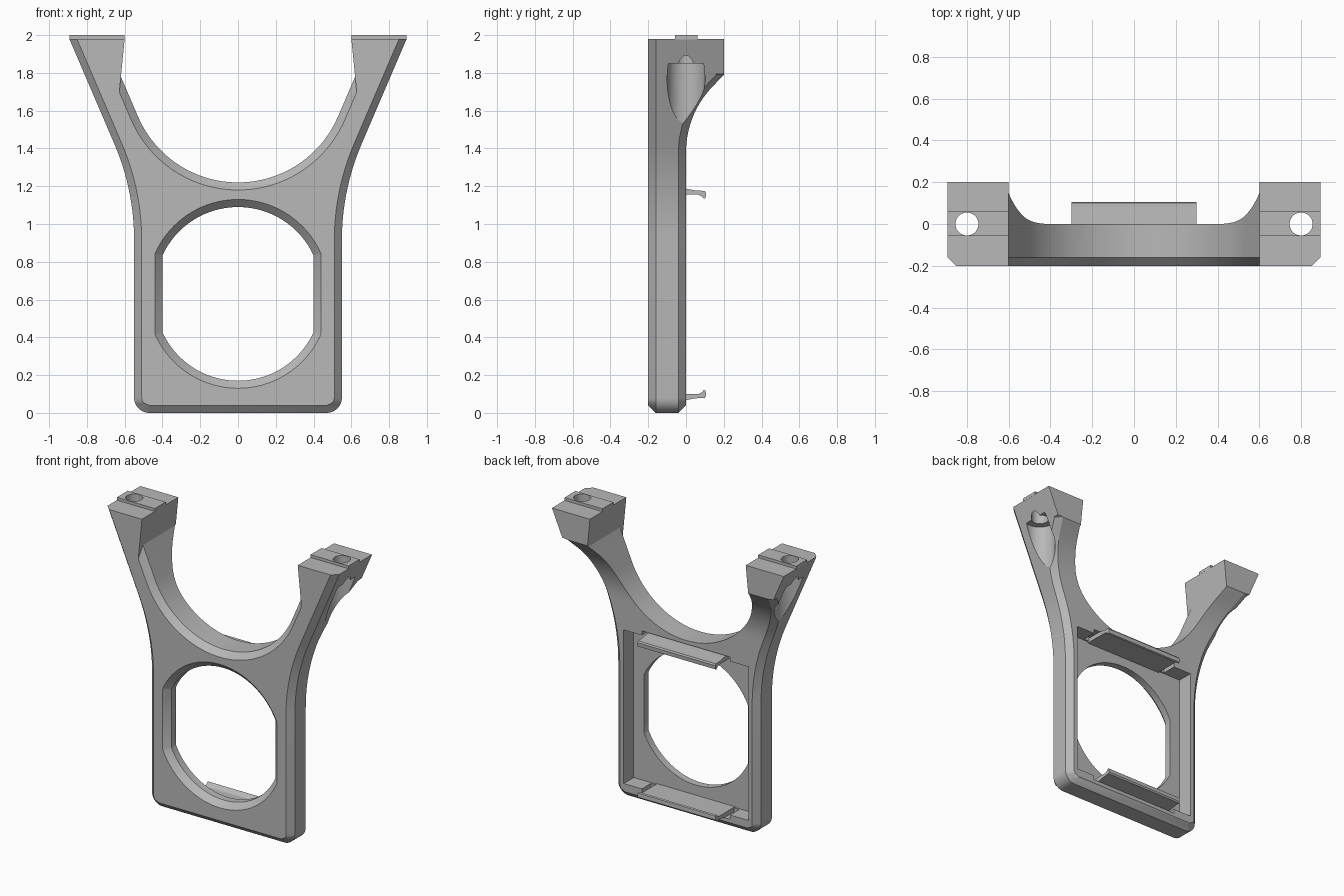
import bpy, bmesh
from math import sin, cos, sqrt, radians

if "Cube" in bpy.data.objects:
    bpy.data.objects.remove(bpy.data.objects["Cube"])

grey = bpy.data.materials.new("mid grey plastic")
grey.use_nodes = True
grey.diffuse_color = (0.48, 0.48, 0.48, 1)
grey.node_tree.nodes["Principled BSDF"].inputs["Base Color"].default_value = (0.48, 0.48, 0.48, 1)

C = 0.04                       # chamfer size
SLOPE = radians(23.2)          # lean of the arms
TOP = 1.98


def loft(name, loops):
    """Skin a list of equal-length point loops and cap both ends."""
    bm = bmesh.new()
    rings = [[bm.verts.new(p) for p in loop] for loop in loops]
    n = len(rings[0])
    for r, s in zip(rings, rings[1:]):
        for i in range(n):
            j = (i + 1) % n
            bm.faces.new((r[i], r[j], s[j], s[i]))
    bm.faces.new(rings[0])
    bm.faces.new(rings[-1])
    bmesh.ops.remove_doubles(bm, verts=bm.verts[:], dist=1e-5)
    bmesh.ops.recalc_face_normals(bm, faces=bm.faces[:])
    mesh = bpy.data.meshes.new(name)
    bm.to_mesh(mesh)
    bm.free()
    mesh.materials.append(grey)
    ob = bpy.data.objects.new(name, mesh)
    bpy.context.collection.objects.link(ob)
    return ob


def box(name, x0, x1, y0, y1, z0, z1):
    return loft(name, [[(x0, y0, z), (x1, y0, z), (x1, y1, z), (x0, y1, z)] for z in (z0, z1)])


def cylinder(name, x, r, z0, z1, n=48):
    ring = [(x + r * cos(radians(360 * i / n)), r * sin(radians(360 * i / n))) for i in range(n)]
    return loft(name, [[(px, py, z) for px, py in ring] for z in (z0, z1)])


def cut(ob, cutters):
    """Subtract the cutters and bake the result."""
    for c in cutters:
        c.hide_render = True
        m = ob.modifiers.new("cut", 'BOOLEAN')
        m.operation = 'DIFFERENCE'
        m.solver = 'EXACT'
        m.object = c
    dg = bpy.context.evaluated_depsgraph_get()
    dg.update()
    mesh = bpy.data.meshes.new_from_object(ob.evaluated_get(dg))
    ob.modifiers.clear()
    ob.data = mesh


# Outer half width and back surface as functions of height
def half_width(z):
    if z < 0.08:
        return 0.47 + sqrt(max(0, 0.08 ** 2 - (0.08 - z) ** 2))
    if z < 0.915:
        return 0.55
    if z < 1.42:
        return 0.55 + 1.29 - sqrt(1.29 ** 2 - (z - 0.915) ** 2)
    return 0.893 - 0.429 * (TOP - z)


def inset_width(z):
    if z < 0.08:
        return 0.47 + sqrt(max(0, C ** 2 - (0.08 - z) ** 2))
    return half_width(z) - C


def back(z):
    if z < 1.38:
        return 0
    if z < 1.734:
        return 0.5 - sqrt(0.25 - (z - 1.38) ** 2)
    return min(0.2, 0.147 + z - 1.734)


def body_row(z):
    w, wi = half_width(z), inset_width(z)
    wb = w if z > 1.792 else wi          # square back corners on the end blocks
    ya = back(z) - C
    d = min(z, C)
    half = [(wi, -0.16 - d), (w, -0.16), (w, ya), (wb, ya + d)]
    return [(x, y, z) for x, y in half] + [(-x, y, z) for x, y in reversed(half)]


# Frame body, lofted from bottom to top
rows = [0.08 * (1 - cos(radians(10 * i))) for i in range(10)]
rows += [0.915 + 0.04 * i for i in range(12)]
rows += [1.38 + 0.0295 * i for i in range(13)] + [1.79, 1.795, TOP]
frame = loft("frame_body", [body_row(z) for z in rows])


# Upper U opening with a front chamfer
def u_loop(y, off):
    r, zc = 0.576 + off, 1.22 + 0.576
    pts = []
    for i in range(25):
        a = (radians(90) - SLOPE) * i / 24
        pts.append((r * sin(a), zc - r * cos(a)))
    z = 1.78 - 2.057 * off
    pts += [(0.6 + 0.1 * (TOP - z), z), (0.6, TOP), (0.6, 2.2)]
    return [(x, y, z) for x, z in pts] + [(-x, y, z) for x, z in reversed(pts[1:])]


u_cutter = loft("u_cutter", [u_loop(-0.25, 0.09), u_loop(-0.16, 0), u_loop(0.3, 0)])


# Flat-sided round window with a front chamfer
def window_loop(y, off):
    r, w = 0.44 + off, 0.4 + off
    pts = []
    for i in range(33):
        x = -w * cos(radians(180 * i / 32))
        pts.append((x, 0.02 + sqrt(r * r - x * x)))
    return [(x, y, 0.63 + z) for x, z in pts] + [(x, y, 0.63 - z) for x, z in reversed(pts)]


window_cutter = loft("window_cutter",
                     [window_loop(-0.25, 0.09), window_loop(-0.16, 0), window_loop(0.1, 0)])

# Rear pocket, clip relief and screw holes
pocket_cutter = box("pocket_cutter", -0.48, 0.48, -0.11, 0.1, 0.095, 1.165)
relief_cutter = box("relief_cutter", -0.34, 0.34, -0.1, 0.1, 0.065, 1.195)
screw_cutters, head_cutters = [], []
for side in (1, -1):
    screw_cutters.append(cylinder("screw_cutter", 0.8 * side, 0.055, 1.8, 2.2))
    head_cutters.append(cylinder("head_cutter", 0.8 * side, 0.1, 1.35, 1.85))
cut(frame, [u_cutter, window_cutter, pocket_cutter, relief_cutter] + head_cutters + screw_cutters)
parts = [frame]

# Raised ribs across the end blocks
for side, name, cutter in ((1, "left", screw_cutters[0]), (-1, "right", screw_cutters[1])):
    xs = sorted((0.6 * side, 0.893 * side))
    rib = box(name + "_top_rib", xs[0], xs[1], -0.058, 0.062, 1.978, 2.0)
    cut(rib, [cutter])
    parts.append(rib)

# Snap clips above and below the pocket
clip = [(-0.12, 1.187), (0, 1.187), (0.05, 1.178), (0.1, 1.175), (0.106, 1.165), (0.104, 1.138),
        (0.095, 1.133), (0.085, 1.145), (0.065, 1.155), (0, 1.155), (-0.12, 1.155)]
for name, flip in (("upper_clip", False), ("lower_clip", True)):
    parts.append(loft(name, [[(x, y, 1.255 - z if flip else z) for y, z in clip]
                             for x in (-0.3, 0.3)]))

for c in [u_cutter, window_cutter, pocket_cutter, relief_cutter] + screw_cutters + head_cutters:
    bpy.data.objects.remove(c)

# Smooth curves, sharp edges
bpy.ops.object.select_all(action='DESELECT')
for ob in parts:
    ob.select_set(True)
bpy.context.view_layer.objects.active = frame
bpy.ops.object.shade_smooth_by_angle(angle=radians(25))
